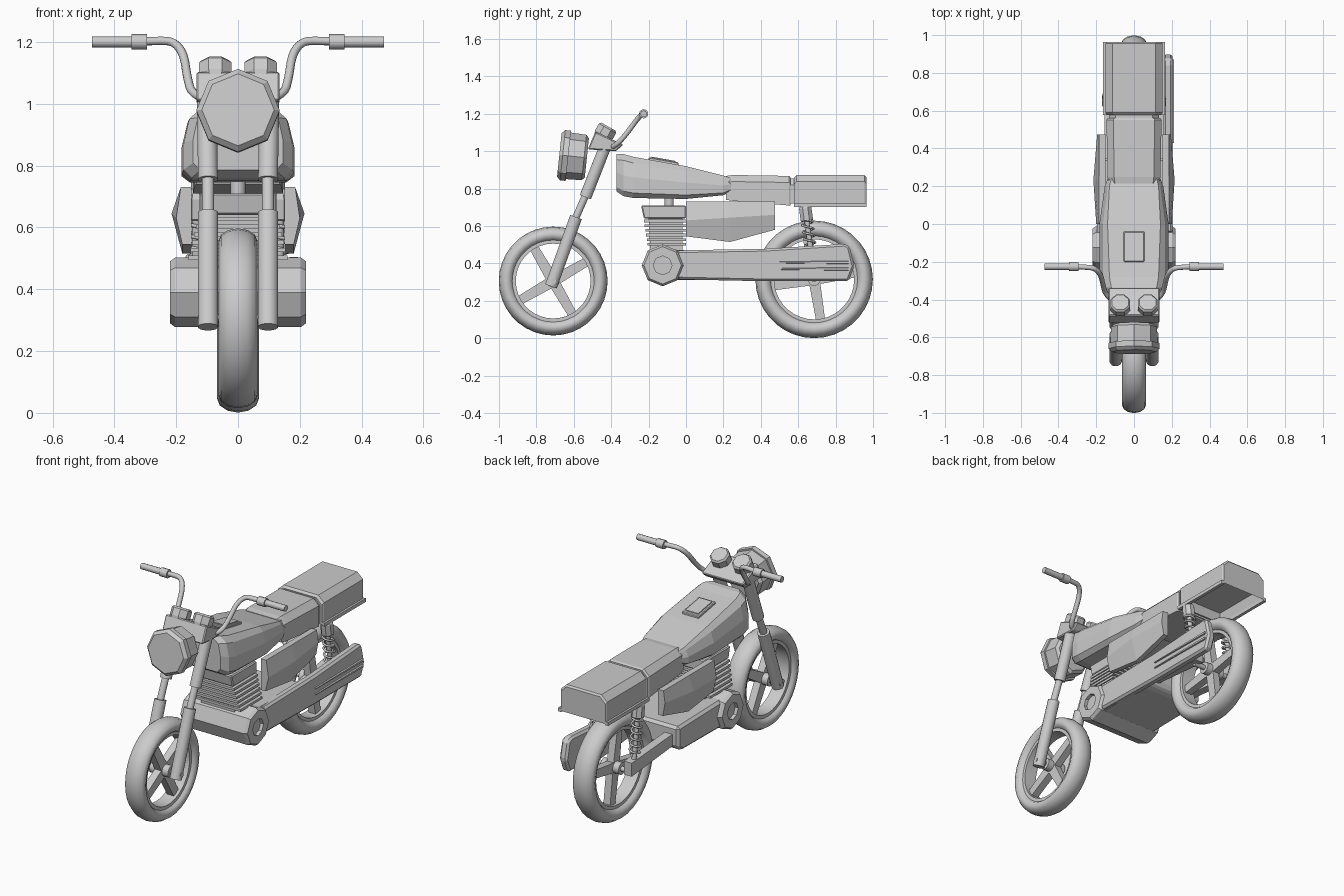
import bpy, bmesh
from math import sin, cos, pi, radians
from mathutils import Vector as V

if "Cube" in bpy.data.objects:
    bpy.data.objects.remove(bpy.data.objects["Cube"])


def loft(name, rings, cyclic=False, smooth=0, bevel=0):
    """Skin a row of equal-length point rings; cap the ends unless cyclic."""
    bm = bmesh.new()
    rows = [[bm.verts.new(p) for p in r] for r in rings]
    n = len(rows[0])
    pairs = list(zip(rows, rows[1:])) + ([(rows[-1], rows[0])] if cyclic else [])
    for a, b in pairs:
        for i in range(n):
            j = (i + 1) % n
            bm.faces.new((a[i], a[j], b[j], b[i]))
    if not cyclic:
        bm.faces.new(rows[0])
        bm.faces.new(rows[-1])
    bmesh.ops.recalc_face_normals(bm, faces=bm.faces)
    me = bpy.data.meshes.new(name)
    bm.to_mesh(me)
    bm.free()
    ob = bpy.data.objects.new(name, me)
    bpy.context.collection.objects.link(ob)
    if bevel:
        m = ob.modifiers.new("bevel", 'BEVEL')
        m.width, m.segments = bevel, 1
    if smooth:
        bpy.ops.object.select_all(action='DESELECT')
        ob.select_set(True)
        bpy.context.view_layer.objects.active = ob
        bpy.ops.object.shade_smooth_by_angle(angle=radians(smooth))
    return ob


def turned(name, origin, direction, prof, n=12, phase=0, smooth=0):
    """Revolve (distance, radius) pairs around an axis."""
    o, d = V(origin), V(direction).normalized()
    up = V((0, 0, 1)) if abs(d.z) < .9 else V((0, 1, 0))
    u = (up - d * up.dot(d)).normalized()
    v = d.cross(u)
    ang = [phase + 2 * pi * i / n for i in range(n)]
    return loft(name, [[o + d * t + (u * cos(a) + v * sin(a)) * r for a in ang]
                       for t, r in prof], smooth=smooth)


def rod(name, p, q, r, n=12, smooth=40):
    d = V(q) - V(p)
    return turned(name, p, d, [(0, r), (d.length, r)], n, pi / n, smooth)


def prism(name, pts, x0, x1, bevel=0):
    """Extrude a (y, z) outline across x."""
    return loft(name, [[(x, y, z) for y, z in pts] for x in (x0, x1)], bevel=bevel)


def box(name, x0, x1, y0, y1, z0, z1, bevel=0):
    return prism(name, [(y0, z0), (y1, z0), (y1, z1), (y0, z1)], x0, x1, bevel)


def wire(name, pts, r, kind='POLY'):
    cu = bpy.data.curves.new(name, 'CURVE')
    cu.dimensions, cu.bevel_depth, cu.bevel_resolution = '3D', r, 2
    cu.use_fill_caps = True
    sp = cu.splines.new(kind)
    sp.points.add(len(pts) - 1)
    for p, c in zip(sp.points, pts):
        p.co = (*c, 1)
    if kind == 'NURBS':
        sp.order_u, sp.use_endpoint_u = 3, True
    bpy.context.collection.objects.link(bpy.data.objects.new(name, cu))


def hoop(name, cy, cz, section, n, smooth):
    loft(name, [[(x, cy + r * cos(a), cz + r * sin(a)) for x, r in section]
                for a in [2 * pi * i / n for i in range(n)]], True, smooth)


# Wheels: tyre, rim, hub and four spokes each
for tag, cy, cz, R, hole, hw, start in (("front", -.71, .306, .291, .2, .063, 30),
                                        ("rear", .685, .315, .314, .214, .068, 9)):
    b = (R - hole - .008) / 2
    hoop(tag + "_tyre", cy, cz, [(hw * cos(2 * pi * i / 12), R - b + b * sin(2 * pi * i / 12))
                                 for i in range(12)], 36, 50)
    hoop(tag + "_rim", cy, cz, [(-.04, hole), (.04, hole), (.04, hole + .025), (-.04, hole + .025)], 36, 40)
    rod(tag + "_hub", (-.06, cy, cz), (.06, cy, cz), .035)
    rod(tag + "_axle", (-.13, cy, cz), (.13, cy, cz), .015)
    for k in range(4):
        a = radians(start + 90 * k)
        rings = []
        for r, w in ((.01, .03), (hole + .01, .024)):
            rings.append([(x, cy + r * cos(a) - s * sin(a), cz + r * sin(a) + s * cos(a))
                          for x, s in ((-.022, -w), (.022, -w), (.022, w), (-.022, w))])
        loft(tag + "_spoke", rings)

# Front fork, gauges and handlebar, one of each per side
for s in (1, -1):
    x = .097 * s
    rod("fork_slider", (x, -.722, .278), (x, -.588, .648), .034)
    rod("fork_tube", (x, -.60, .62), (x, -.53, .78), .02)
    rod("fork_shroud", (x, -.538, .755), (x * 1.05, -.43, 1.03), .033)
    turned("gauge", (.073 * s, -.455, 1.06), (0, .49, .87),
           [(0, .045), (.03, .057), (.072, .057), (.082, .048)], 8, pi / 8)
    wire("handlebar", [(.115 * s, -.40, 1.02), (.15 * s, -.375, 1.03), (.165 * s, -.32, 1.09),
                       (.175 * s, -.27, 1.16), (.205 * s, -.235, 1.2), (.25 * s, -.228, 1.205),
                       (.33 * s, -.226, 1.2)], .014, 'NURBS')
    turned("grip", (.295 * s, -.226, 1.2), (s, 0, 0),
           [(0, .025), (.05, .025), (.05, .018), (.178, .018)], 10, 0, 40)
prism("fork_clamp", [(-.525, 1.01), (-.485, 1.105), (-.335, 1.035), (-.375, 1.0)], -.135, .135, .006)

# Headlight
turned("headlight", (0, -.53, .965), (0, -cos(radians(6)), sin(radians(6))),
       [(0, .105), (.015, .122), (.1, .125), (.1, .135), (.13, .135), (.148, .117)], 8)

# Fuel tank
def tank_ring(y, w, wt, z0, z1):
    h = z1 - z0
    half = [(w * .85, z0), (w, z0 + h * .12), (w, z0 + h * .5), (w * .9, z0 + h * .85), (wt, z1)]
    return [(x, y, z) for x, z in half] + [(-x, y, z) for x, z in reversed(half)]

loft("fuel_tank", [tank_ring(-.372, .145, .09, .785, .985), tank_ring(-.335, .175, .12, .76, .985),
                   tank_ring(-.28, .182, .13, .75, .97), tank_ring(0, .183, .14, .745, .92),
                   tank_ring(.2, .155, .13, .765, .87), tank_ring(.24, .14, .12, .785, .858)])
prism("tank_cap", [(-.2, .94), (-.2, .968), (-.04, .94), (-.04, .91)], -.055, .055, .004)
prism("tank_cap_panel", [(-.185, .94), (-.185, .971), (-.055, .948), (-.055, .91)], -.042, .042)

# Seats: front pad, seam and tail with a hollow underside
def seat_ring(y, w, z0, z1):
    half = [(w, z0), (w, z1 - .035), (w * .75, z1)]
    return [(x, y, z) for x, z in half] + [(-x, y, z) for x, z in reversed(half)]

loft("front_seat", [seat_ring(.215, .135, .74, .868), seat_ring(.25, .14, .735, .873),
                    seat_ring(.55, .146, .71, .868), seat_ring(.56, .14, .71, .862)])
loft("seat_seam", [seat_ring(.55, .132, .72, .855), seat_ring(.59, .132, .72, .855)])
tail = loft("rear_seat", [seat_ring(.578, .145, .71, .86), seat_ring(.59, .152, .71, .872),
                          seat_ring(.955, .152, .71, .872), seat_ring(.964, .146, .71, .862)])
bm = bmesh.new()
bm.from_mesh(tail.data)
low = [f for f in bm.faces if f.normal.z < -.9]
bmesh.ops.inset_region(bm, faces=low, thickness=.018)
bmesh.ops.translate(bm, vec=(0, 0, .07), verts=list({v for f in low for v in f.verts}))
bm.to_mesh(tail.data)
bm.free()
for s in (1, -1):
    box("seat_rail", .145 * s, .164 * s, .578, .964, .703, .724)

# Engine: crankcase drum, lower body, finned cylinder, head
turned("crankcase", (-.22, -.125, .39), (1, 0, 0),
       [(.02, .05), (0, .05), (0, .1), (.016, .112), (.424, .112), (.44, .1), (.44, .05), (.42, .05)], 8)
prism("engine_body", [(-.13, .31), (.31, .315), (.35, .34), (.35, .465), (-.13, .475)], -.195, .195, .015)
prism("cylinder_core", [(-.19, .46), (-.02, .46), (-.02, .65), (-.2, .65)], -.11, .11)
for i in range(6):
    t = i / 5
    box("cooling_fin", -.16 + .03 * t, .16 - .03 * t, -.205 - .02 * t, 0, .495 + .025 * i, .509 + .025 * i)
prism("cylinder_head", [(-.225, .64), (0, .64), (0, .71), (-.24, .71)], -.125, .125, .006)
rod("intake_stem", (0, -.09, .70), (0, -.09, .77), .025)

# Side panels, swingarm and shock absorbers
for s in (1, -1):
    rings = []
    for y, zt, zm, zb, o in ((0, .73, .63, .545, .2), (.235, .73, .645, .515, .215), (.475, .73, .66, .58, .195)):
        rings.append([(x * s, y, z) for x, z in ((.15, zt), (.185, zt), (o, zm), (.18, zb), (.15, zb))])
    loft("side_panel", rings)
    prism("swingarm", [(.3, .35), (.3, .42), (.73, .39), (.73, .31)], .105 * s, .155 * s)
    x = .135 * s
    p, q = V((x, .635, .715)), V((x, .68, .38))
    d = q - p
    turned("shock_body", p, d, [(0, .026), (.02, .036), (.085, .036), (.09, .03)], 8, pi / 8)
    rod("shock_rod", p, q, .014)
    wire("shock_spring", [p + d * (.25 + .65 * i / 72) + V((.029 * cos(i * pi / 6), .029 * sin(i * pi / 6), 0))
                          for i in range(73)], .006)

# Exhaust silencer on the right side, with two tapered ribs
prism("silencer", [(-.05, .315), (-.05, .47), (.42, .478), (.85, .505), (.875, .49), (.9, .385),
                   (.87, .305), (.42, .305)], .155, .205, .012)
for z in (.37, .405):
    loft("silencer_rib", [[(x, y, z + h) for x, h in ((.195, -w), (.213, -w * .5), (.213, w * .5), (.195, w))]
                          for y, w in ((.43, .004), (.87, .012))])
